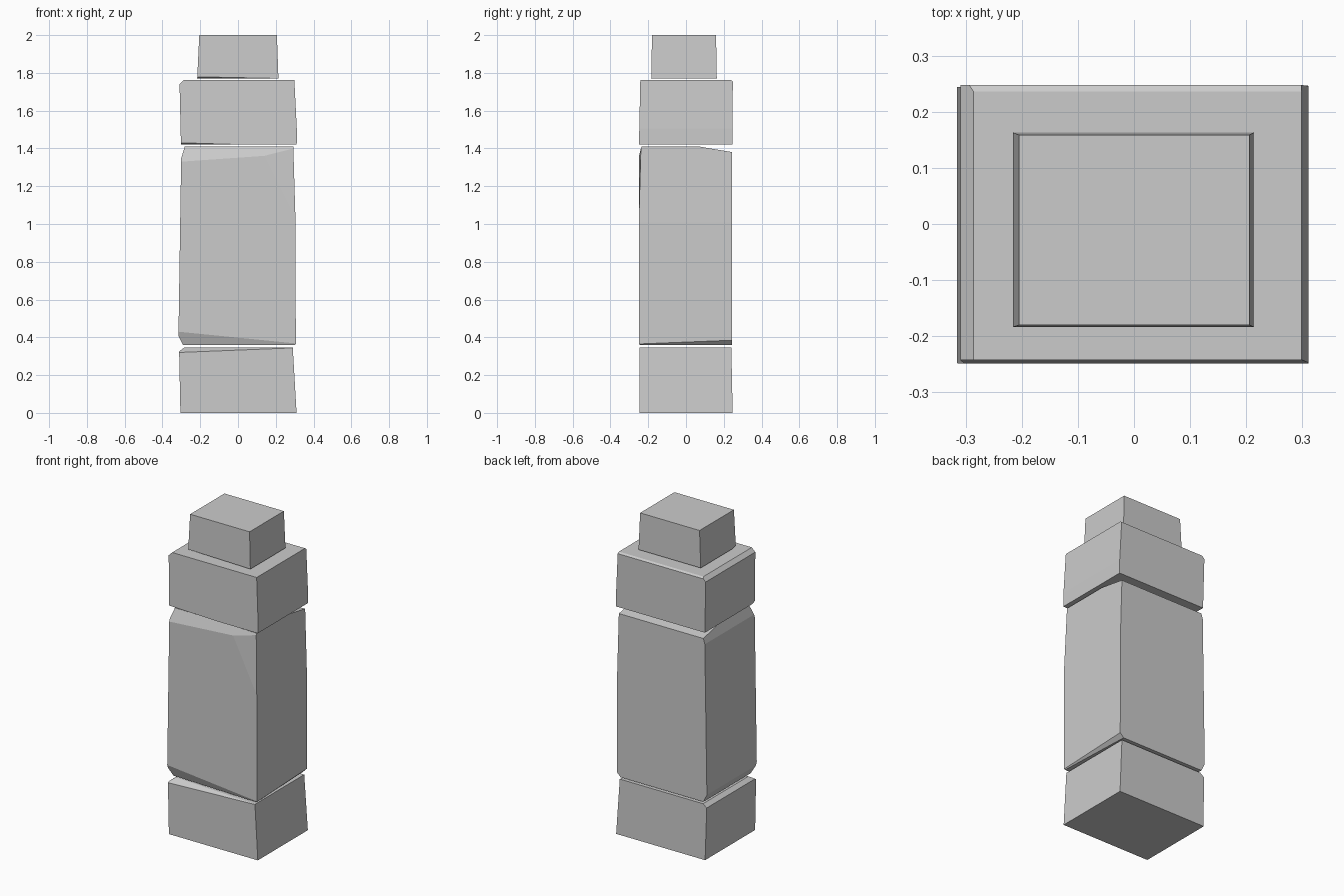
import bpy
import bmesh
from mathutils import Vector

default_cube = bpy.data.objects.get("Cube")
if default_cube:
    bpy.data.objects.remove(default_cube, do_unlink=True)

# One plain stone colour for the whole pillar
stone = bpy.data.materials.new("grey stone")
stone.use_nodes = True
stone_colour = (0.6, 0.6, 0.6, 1)
stone.diffuse_color = stone_colour
stone.node_tree.nodes["Principled BSDF"].inputs["Base Color"].default_value = stone_colour


def rectangle(x_min, x_max, y_min, y_max, z):
    """Four corners of a level rectangle, counter-clockwise from above."""
    return [(x_min, y_min, z), (x_max, y_min, z), (x_max, y_max, z), (x_min, y_max, z)]


def stone_block(name, bottom, top, chips=()):
    """Tapered block; each chip is a point and the outward normal of a flat cut."""
    bm = bmesh.new()
    for corner in rectangle(*bottom) + rectangle(*top):
        bm.verts.new(corner)
    bmesh.ops.convex_hull(bm, input=bm.verts[:])
    for point, normal in chips:
        geometry = bm.verts[:] + bm.edges[:] + bm.faces[:]
        cut = bmesh.ops.bisect_plane(
            bm, geom=geometry, dist=1e-5, plane_co=Vector(point),
            plane_no=Vector(normal).normalized(), clear_outer=True)
        rim = [item for item in cut["geom_cut"] if isinstance(item, bmesh.types.BMEdge)]
        bmesh.ops.holes_fill(bm, edges=rim, sides=0)
    bmesh.ops.dissolve_limit(bm, angle_limit=0.005, verts=bm.verts[:], edges=bm.edges[:])
    bmesh.ops.recalc_face_normals(bm, faces=bm.faces[:])
    mesh = bpy.data.meshes.new(name)
    bm.to_mesh(mesh)
    bm.free()
    mesh.materials.append(stone)
    block = bpy.data.objects.new(name, mesh)
    bpy.context.collection.objects.link(block)
    return block


# Base block: slightly wider at the foot, worn top front and top left edges
stone_block(
    "base_block",
    bottom=(-0.305, 0.31, -0.247, 0.247, 0),
    top=(-0.312, 0.29, -0.247, 0.24, 0.345),
    chips=[
        ((-0.31, -0.247, 0.32), (-0.04, -0.6, 1)),
        ((-0.312, 0, 0.325), (-1, 0, 1.3)),
    ])

# Tall shaft: chipped front edges, sloped back edge, worn lower corners
stone_block(
    "shaft_block",
    bottom=(-0.316, 0.306, -0.249, 0.244, 0.36),
    top=(-0.3, 0.304, -0.249, 0.244, 1.41),
    chips=[
        ((-0.3, -0.249, 1.33), (-0.07, -2.7, 1)),      # upper front
        ((0.14, -0.249, 1.36), (0.06, -1, 0.03)),      # upper right corner
        ((0.305, 0, 1), (1, 0, 0.03)),                 # right taper
        ((0, 0.07, 1.41), (0, 0.17, 1)),               # upper back
        ((-0.3, 0, 1.35), (-1, 0, 0.3)),               # upper left
        ((-0.316, -0.249, 0.43), (-0.04, -1, -0.4)),   # lower front
        ((-0.316, 0, 0.41), (-1, 0, -0.5)),            # lower left
        ((0.306, 0, 0.375), (1, 0.04, -1)),            # lower right
    ])

# Upper block: bulges on the right, worn top left and lower front edges
stone_block(
    "upper_block",
    bottom=(-0.302, 0.311, -0.249, 0.245, 1.42),
    top=(-0.31, 0.312, -0.242, 0.248, 1.763),
    chips=[
        ((0.31, 0, 1.53), (1, 0, 0.05)),
        ((-0.309, 0, 1.74), (-1, 0, 1)),
        ((0, 0.248, 1.755), (0, 1, 1.5)),
        ((-0.3, -0.249, 1.43), (-0.03, -0.4, -1)),
    ])

# Small cap block
stone_block(
    "cap_block",
    bottom=(-0.216, 0.214, -0.184, 0.163, 1.77),
    top=(-0.205, 0.206, -0.18, 0.159, 2),
    chips=[((-0.21, -0.18, 1.778), (-0.02, -0.3, -1))])
